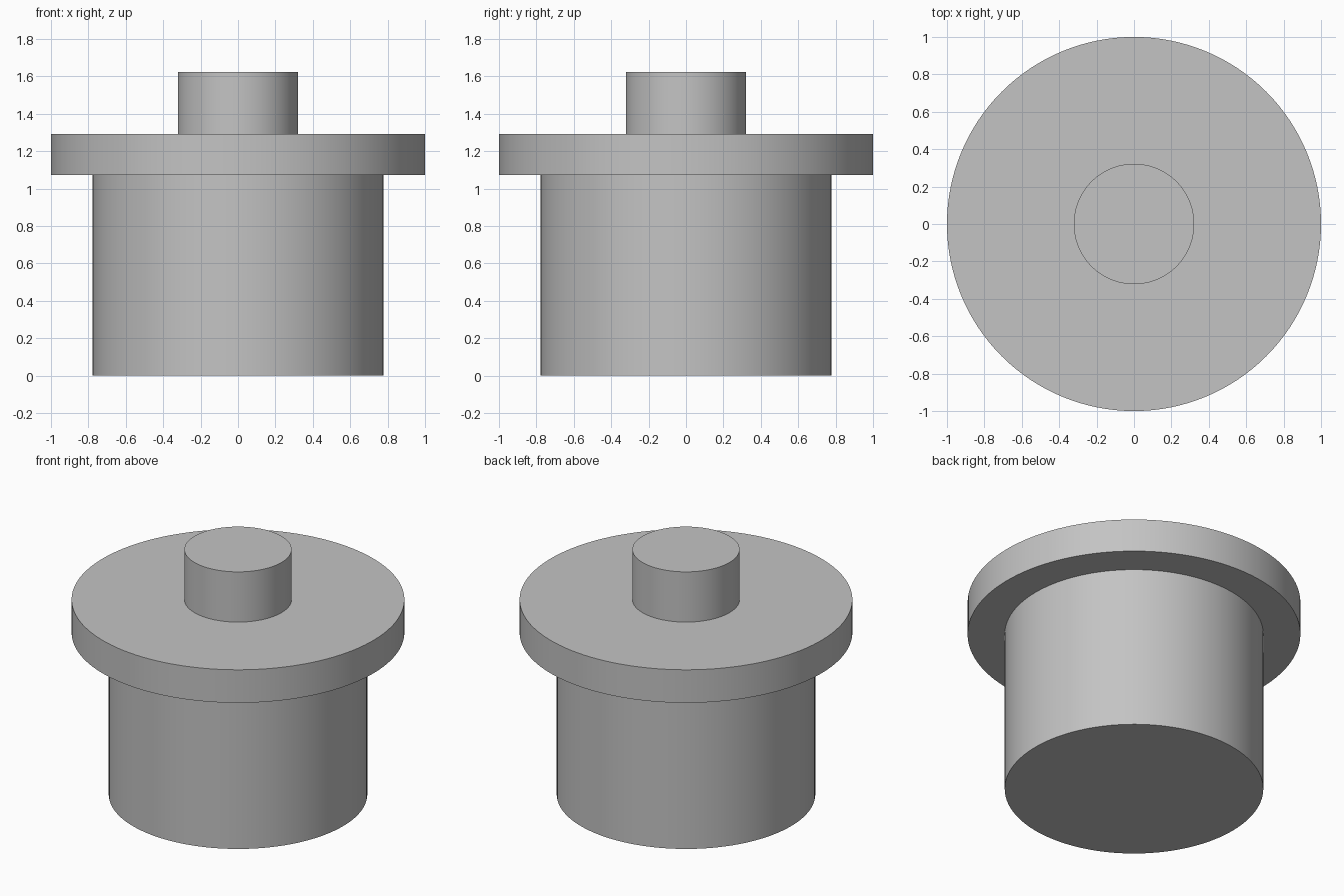
import bpy
import bmesh
import math

SEGMENTS = 128

# Remove the default cube
cube = bpy.data.objects.get("Cube")
if cube:
    bpy.data.objects.remove(cube, do_unlink=True)

# Plain grey material
grey = bpy.data.materials.new("grey")
grey.use_nodes = True
colour = (0.55, 0.55, 0.55, 1.0)
grey.diffuse_color = colour
grey.node_tree.nodes["Principled BSDF"].inputs["Base Color"].default_value = colour


def turned_solid(name, profile):
    """Closed solid of revolution from (radius, height) steps, bottom to top."""
    bm = bmesh.new()
    rings = []
    for radius, height in profile:
        rings.append([
            bm.verts.new((radius * math.cos(a), radius * math.sin(a), height))
            for a in (2 * math.pi * i / SEGMENTS for i in range(SEGMENTS))
        ])
    for low, high in zip(rings, rings[1:]):
        for i in range(SEGMENTS):
            j = (i + 1) % SEGMENTS
            bm.faces.new((low[i], low[j], high[j], high[i]))
    bm.faces.new(rings[0][::-1])
    bm.faces.new(rings[-1])
    mesh = bpy.data.meshes.new(name)
    bm.to_mesh(mesh)
    bm.free()
    mesh.materials.append(grey)
    obj = bpy.data.objects.new(name, mesh)
    bpy.context.collection.objects.link(obj)
    return obj


# Stepped plug: wide body, flange and top boss turned as one solid
BODY_R, FLANGE_R, BOSS_R = 0.777, 1.0, 0.322
FLANGE_BOTTOM, FLANGE_TOP, BOSS_TOP = 1.073, 1.292, 1.625
plug = turned_solid("flanged_plug", [
    (BODY_R, 0), (BODY_R, FLANGE_BOTTOM),
    (FLANGE_R, FLANGE_BOTTOM), (FLANGE_R, FLANGE_TOP),
    (BOSS_R, FLANGE_TOP), (BOSS_R, BOSS_TOP),
])

# Smooth walls with sharp rims
bpy.ops.object.select_all(action="DESELECT")
plug.select_set(True)
bpy.context.view_layer.objects.active = plug
bpy.ops.object.shade_smooth_by_angle(angle=math.radians(30))
